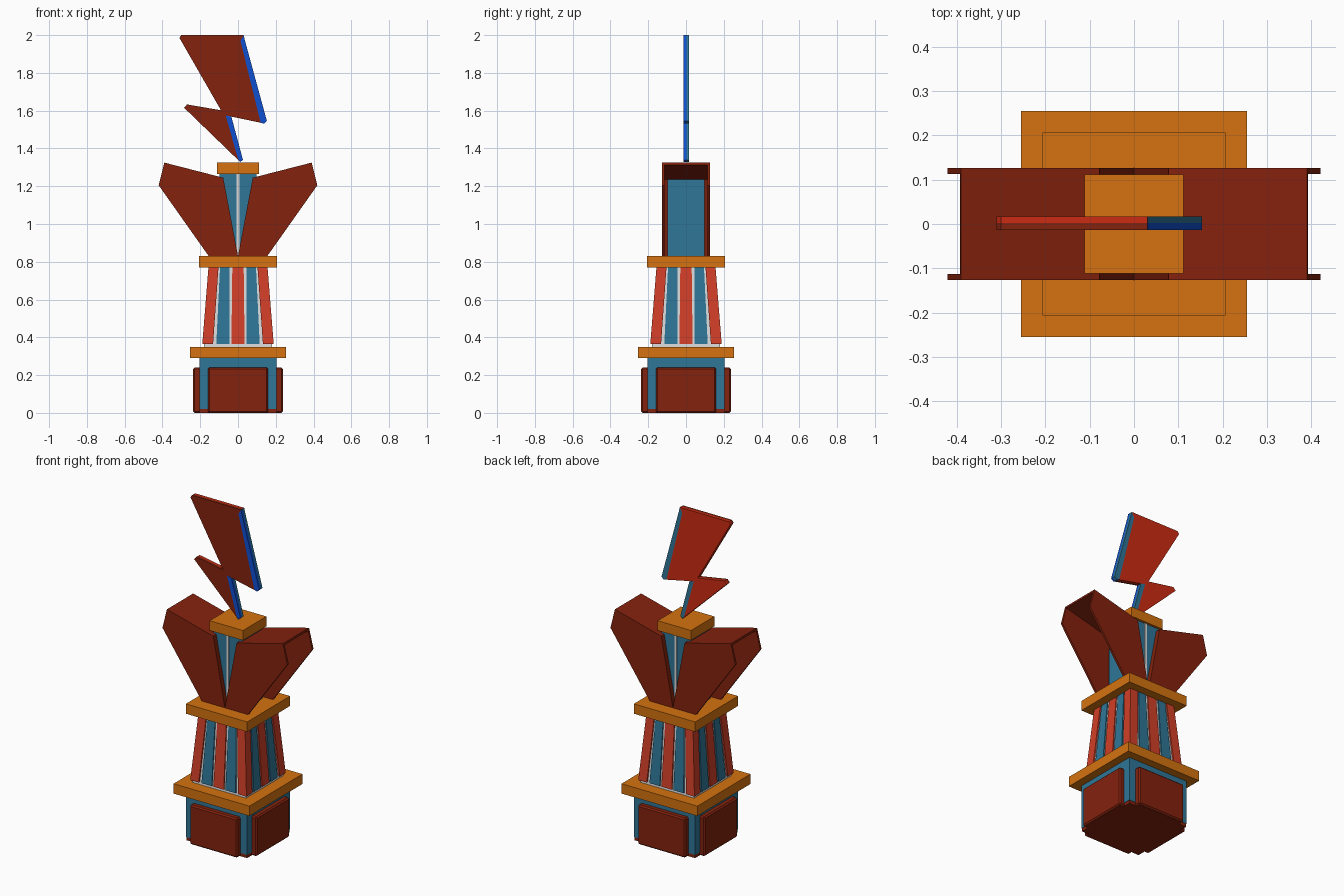
import bpy, bmesh
from math import pi
from mathutils import Matrix

cube = bpy.data.objects.get("Cube")
if cube:
    bpy.data.objects.remove(cube, do_unlink=True)


def material(name, rgb):
    m = bpy.data.materials.new(name)
    m.use_nodes = True
    m.diffuse_color = (*rgb, 1)
    m.node_tree.nodes["Principled BSDF"].inputs["Base Color"].default_value = (*rgb, 1)
    return m


GOLD = material("orange_gold", (0.66, 0.17, 0.005))
MAROON = material("maroon", (0.23, 0.016, 0.004))
TEAL = material("teal_blue", (0.028, 0.18, 0.31))
BLUE = material("bright_blue", (0.005, 0.08, 0.64))
CORAL = material("coral_red", (0.64, 0.05, 0.021))
RED = material("scarlet", (0.6, 0.024, 0.006))
WHITE = material("off_white", (0.7, 0.7, 0.7))


def solid(name, mat, ring_a, ring_b, turn=0):
    """Closed solid between two matching rings of points."""
    bm = bmesh.new()
    a = [bm.verts.new(p) for p in ring_a]
    b = [bm.verts.new(p) for p in ring_b]
    bm.faces.new(a)
    bm.faces.new(b)
    n = len(a)
    for i in range(n):
        j = (i + 1) % n
        bm.faces.new((a[i], a[j], b[j], b[i]))
    bmesh.ops.rotate(bm, verts=bm.verts, matrix=Matrix.Rotation(turn * pi / 2, 3, 'Z'))
    bmesh.ops.recalc_face_normals(bm, faces=bm.faces)
    mesh = bpy.data.meshes.new(name)
    bm.to_mesh(mesh)
    bm.free()
    mesh.materials.append(mat)
    ob = bpy.data.objects.new(name, mesh)
    bpy.context.collection.objects.link(ob)
    return ob


def rect(x0, x1, y0, y1, z):
    return [(x0, y0, z), (x1, y0, z), (x1, y1, z), (x0, y1, z)]


def square_block(name, mat, r0, r1, z0, z1):
    return solid(name, mat, rect(-r0, r0, -r0, r0, z0), rect(-r1, r1, -r1, r1, z1))


def prism(name, mat, profile, y0, y1, side=1):
    """Extrude an x-z profile along y; side=-1 mirrors it."""
    return solid(name, mat, [(side * x, y0, z) for x, z in profile],
                 [(side * x, y1, z) for x, z in profile])


# Plinth: teal core on a foot, with a bevelled panel on each side
square_block("plinth_foot", MAROON, 0.203, 0.203, 0, 0.02)
square_block("plinth_core", TEAL, 0.205, 0.205, 0.02, 0.295)
for k in range(4):
    panel = solid(f"plinth_panel_{k}", MAROON, rect(-0.16, 0.16, -0.237, -0.15, 0),
                  rect(-0.16, 0.16, -0.237, -0.15, 0.24), k)
    bevel = panel.modifiers.new("bevel", 'BEVEL')
    bevel.width = 0.008
    bevel.segments = 1

# Square ledges
square_block("lower_ledge", GOLD, 0.255, 0.255, 0.29, 0.35)
square_block("middle_ledge", GOLD, 0.206, 0.206, 0.77, 0.83)
square_block("top_cap", GOLD, 0.112, 0.112, 1.265, 1.325)

# Tapered column: white core, corner posts and slats on every side
ZB, ZT, RB, RT = 0.365, 0.775, 0.189, 0.156
square_block("column_core", WHITE, 0.181, 0.148, 0.345, ZT)
for k in range(4):
    solid(f"column_post_{k}", CORAL, rect(-RB, -RB + 0.057, -RB, -RB + 0.057, ZB),
          rect(-RT, -RT + 0.053, -RT, -RT + 0.053, ZT), k)
    slats = [("centre", CORAL, -0.035, 0.035, -0.03, 0.03),
             ("left", TEAL, 0.046, 0.115, 0.045, 0.095),
             ("right", TEAL, -0.115, -0.046, -0.095, -0.045)]
    for label, mat, b0, b1, t0, t1 in slats:
        solid(f"column_slat_{label}_{k}", mat, rect(b0, b1, -RB + 0.002, -0.16, ZB),
              rect(t0, t1, -RT + 0.002, -0.13, ZT), k)

# Upper core with a thin seam front and back
square_block("upper_core", TEAL, 0.097, 0.097, 0.82, 1.27)
for k in (0, 2):
    solid(f"core_seam_{k}", WHITE, rect(-0.007, 0.007, -0.101, -0.09, 0.83),
          rect(-0.007, 0.007, -0.101, -0.09, 1.265), k)

# Hollow wings, open on the outer side
cheek = [(0, 0.83), (0.155, 0.83), (0.42, 1.205), (0.39, 1.325), (0.078, 1.245)]
roof = [(0.078, 1.245), (0.39, 1.325), (0.392, 1.312), (0.08, 1.232)]
inner = [(0, 0.83), (0.013, 0.83), (0.09, 1.24), (0.078, 1.245)]
for side, label in ((1, "left"), (-1, "right")):
    prism(f"wing_front_cheek_{label}", MAROON, cheek, -0.126, -0.113, side)
    prism(f"wing_back_cheek_{label}", MAROON, cheek, 0.113, 0.126, side)
    prism(f"wing_roof_{label}", MAROON, roof, -0.125, 0.125, side)
    prism(f"wing_inner_wall_{label}", MAROON, inner, -0.125, 0.125, side)

# Zigzag finial: two coloured layers, each with edge strips
zigzag = [(-0.31, 1.985), (-0.3, 2.0), (0.03, 2.0), (0.013, 1.97), (0.12, 1.536),
          (-0.065, 1.575), (0, 1.345), (0.012, 1.328), (-0.285, 1.615),
          (-0.27, 1.633), (-0.09, 1.602)]
upper_strip = [(0.013, 1.97), (0.03, 2.0), (0.037, 1.97), (0.153, 1.545),
               (0.137, 1.531), (0.12, 1.536)]
lower_strip = [(-0.065, 1.575), (-0.035, 1.568), (0.026, 1.34), (0.012, 1.328),
               (0, 1.345)]
for label, body, edge, y0, y1 in (("front", MAROON, BLUE, -0.014, 0.002),
                                  ("back", RED, TEAL, 0.002, 0.017)):
    prism(f"zigzag_{label}", body, zigzag, y0, y1)
    prism(f"zigzag_upper_edge_{label}", edge, upper_strip, y0, y1)
    prism(f"zigzag_lower_edge_{label}", edge, lower_strip, y0, y1)
